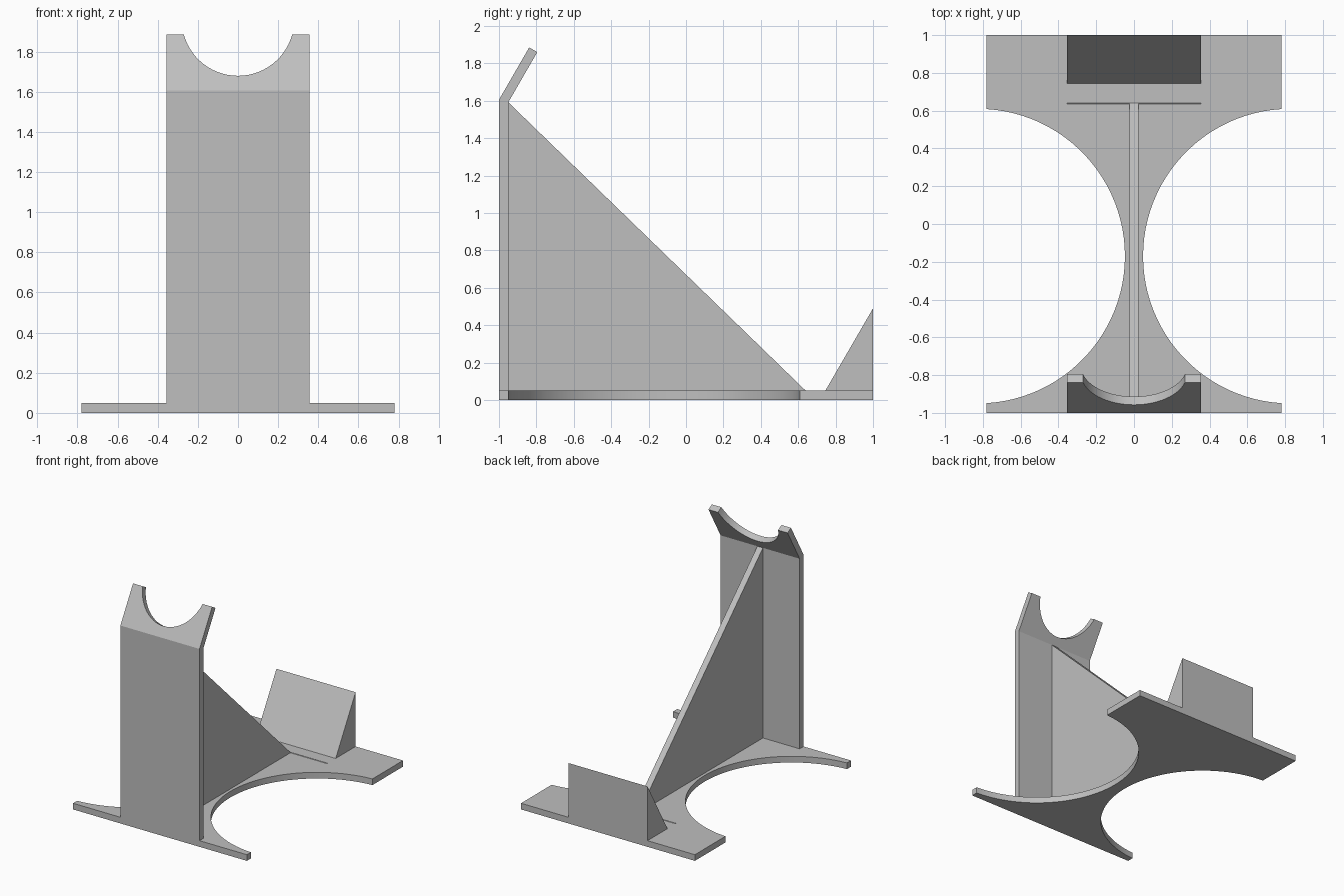
import bpy
import bmesh
from math import sin, cos, radians, sqrt, acos, asin, tan
from mathutils import Vector

cube = bpy.data.objects.get("Cube")
if cube:
    bpy.data.objects.remove(cube, do_unlink=True)

grey = bpy.data.materials.new("plain grey")
grey.use_nodes = True
colour = (0.52, 0.52, 0.52, 1)
grey.diffuse_color = colour
grey.node_tree.nodes["Principled BSDF"].inputs["Base Color"].default_value = colour


def loft(name, first, second):
    """Solid between two matching outlines."""
    bm = bmesh.new()
    a = [bm.verts.new(p) for p in first]
    b = [bm.verts.new(p) for p in second]
    bm.faces.new(a)
    bm.faces.new(b[::-1])
    n = len(a)
    for i in range(n):
        j = (i + 1) % n
        bm.faces.new((a[i], b[i], b[j], a[j]))
    bmesh.ops.recalc_face_normals(bm, faces=bm.faces)
    mesh = bpy.data.meshes.new(name)
    bm.to_mesh(mesh)
    bm.free()
    mesh.materials.append(grey)
    ob = bpy.data.objects.new(name, mesh)
    bpy.context.collection.objects.link(ob)
    return ob


def side_prism(name, profile, half):
    """Extrude a (y, z) profile across x."""
    return loft(name, [(-half, y, z) for y, z in profile],
                [(half, y, z) for y, z in profile])


def smooth(ob):
    bpy.ops.object.select_all(action='DESELECT')
    ob.select_set(True)
    bpy.context.view_layer.objects.active = ob
    bpy.ops.object.shade_smooth_by_angle(angle=radians(30))


T = 0.05          # sheet thickness
HALF = 0.355      # half width of the upright
BEND = 1.605      # height of the fold

# Base plate with a round bite out of each side
edge, cx, cy, r = 0.78, 0.828, -0.17, 0.78
spread = acos((cx - edge) / r)
steps = 48
angles = [spread - 2 * spread * i / steps for i in range(steps + 1)]
right_side = [(cx - r * cos(t), cy + r * sin(t)) for t in angles]
outline = [(edge, 1)] + right_side + [(edge, -1)]
outline += [(-x, y) for x, y in reversed(outline)]
smooth(loft("base_plate", [(x, y, 0) for x, y in outline],
            [(x, y, T) for x, y in outline]))

# Upright panel, mitred at the fold
lean = radians(30)
drop = T * tan(lean / 2)
side_prism("upright_panel",
           [(-1, T), (T - 1, T), (T - 1, BEND - drop), (-1, BEND)], HALF)

# Leaning head with a round cradle notch
up = Vector((0, sin(lean), cos(lean)))
back = Vector((0, cos(lean), -sin(lean))) * T
top, mouth, nr = 1.885, 0.27, 0.28
centre = top + sqrt(nr * nr - mouth * mouth)
sweep = asin(mouth / nr)
arc = [sweep - 2 * sweep * i / 28 for i in range(29)]
shape = [(HALF, top)] + [(nr * sin(t), centre - nr * cos(t)) for t in arc]
shape += [(-HALF, top)]
front = [Vector((x, -1, BEND)) + up * ((z - BEND) / cos(lean)) for x, z in shape]
rear = [p + back for p in front]
for x in (-HALF, HALF):
    front.append(Vector((x, -1, BEND)))
    rear.append(Vector((x, T - 1, BEND - drop)))
smooth(loft("cradle_head", front, rear))

# Triangular brace and the fine seam at its foot
side_prism("brace_rib", [(T - 1, T), (0.64, T), (T - 1, BEND - drop)], T / 2)
side_prism("foot_seam", [(0.635, T), (0.641, T), (0.638, T + 0.003)], HALF)

# Wedge stop at the back
side_prism("back_wedge", [(0.745, T), (1, T), (1, 0.49)], HALF)
